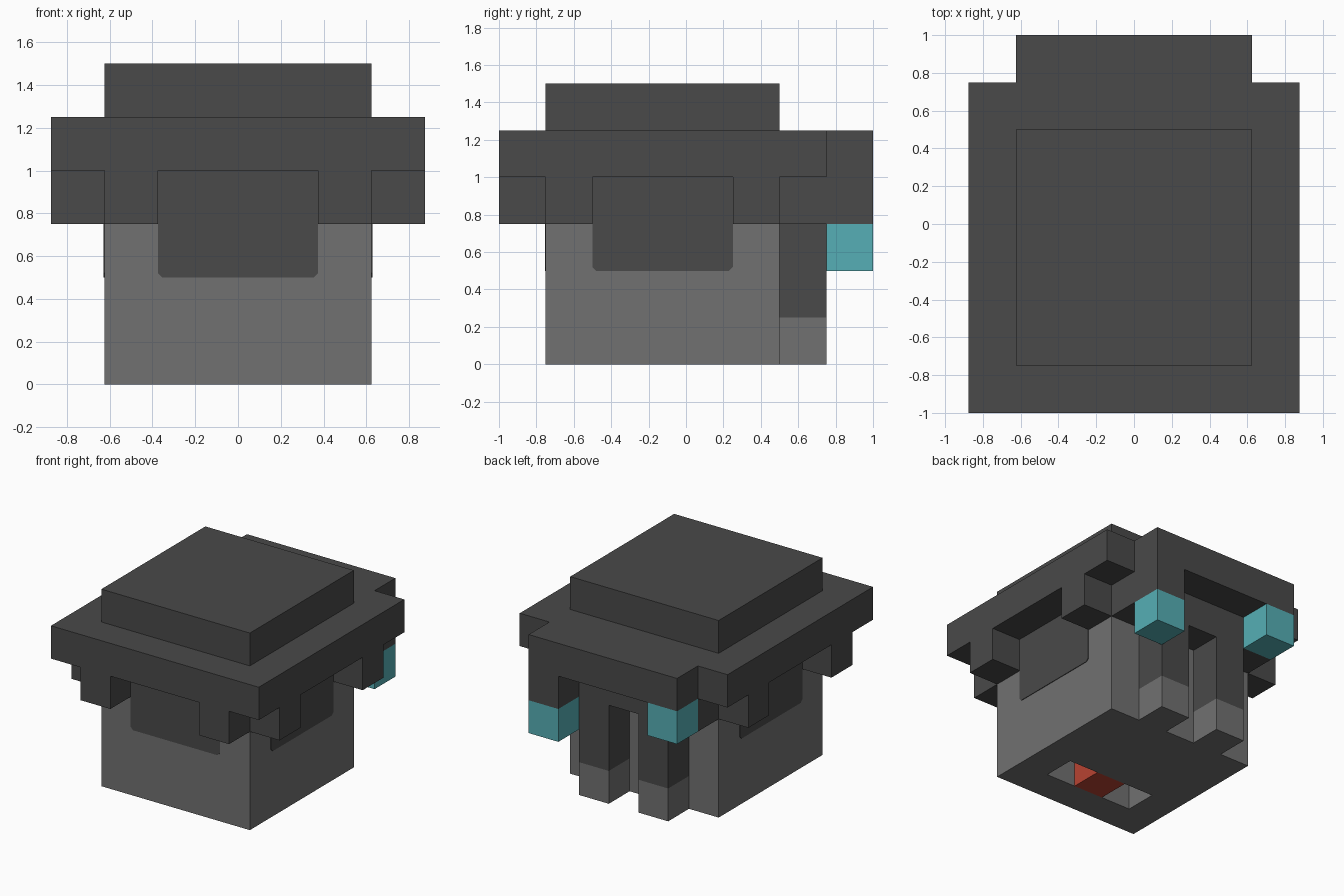
import bpy
import bmesh
from mathutils import Matrix, Vector

cube = bpy.data.objects.get("Cube")
if cube:
    bpy.data.objects.remove(cube, do_unlink=True)


def make_material(name, rgb):
    mat = bpy.data.materials.new(name)
    mat.use_nodes = True
    color = (*rgb, 1)
    mat.diffuse_color = color
    mat.node_tree.nodes["Principled BSDF"].inputs["Base Color"].default_value = color
    return mat


CHARCOAL = make_material("charcoal", (0.067, 0.067, 0.067))
GREY = make_material("mid_grey", (0.165, 0.165, 0.165))
TEAL = make_material("teal", (0.093, 0.43, 0.465))
RED = make_material("brick_red", (0.48, 0.055, 0.032))


def add_object(name, bm, mat):
    bmesh.ops.recalc_face_normals(bm, faces=bm.faces)
    mesh = bpy.data.meshes.new(name)
    bm.to_mesh(mesh)
    bm.free()
    mesh.materials.append(mat)
    obj = bpy.data.objects.new(name, mesh)
    bpy.context.collection.objects.link(obj)
    return obj


def box(name, mat, x, y, z):
    """Box spanning the given (low, high) ranges."""
    lo, hi = (Vector(c) for c in zip(x, y, z))
    bm = bmesh.new()
    matrix = Matrix.Translation((lo + hi) / 2) @ Matrix.Diagonal((*(hi - lo), 1))
    bmesh.ops.create_cube(bm, size=1, matrix=matrix)
    return add_object(name, bm, mat)


def sided(side, low, high):
    """Range mirrored to the given side of x = 0."""
    return tuple(sorted((side * low, side * high)))


def fringe_plate(name, center, angle, half=0.375, low=0.5, high=1.0, cut=0.02):
    """Thin plate with clipped lower corners, turned to face outward."""
    bm = bmesh.new()
    outline = [(-half, high), (-half, low + cut), (-half + cut, low),
               (half - cut, low), (half, low + cut), (half, high)]
    face = bm.faces.new([bm.verts.new((px, 0, pz)) for px, pz in outline])
    grown = bmesh.ops.extrude_face_region(bm, geom=[face])["geom"]
    verts = [v for v in grown if isinstance(v, bmesh.types.BMVert)]
    bmesh.ops.translate(bm, verts=verts, vec=(0, -0.005, 0))
    bm.transform(Matrix.Translation(center) @ Matrix.Rotation(angle, 4, "Z"))
    add_object(name, bm, CHARCOAL)


# Head with a slot cut in its underside, split by a red block
head = box("head", GREY, (-0.625, 0.625), (-0.75, 0.5), (0, 1))
cutter = box("slot_cutter", GREY, (-0.375, 0.375), (-0.5, -0.25), (-0.1, 0.25))
cutter.hide_render = True
slot = head.modifiers.new("slot", "BOOLEAN")
slot.operation = "DIFFERENCE"
slot.solver = "EXACT"
slot.object = cutter
bpy.context.view_layer.objects.active = head
bpy.ops.object.modifier_apply(modifier=slot.name)
bpy.data.objects.remove(cutter, do_unlink=True)
box("red_block", RED, (-0.125, 0.125), (-0.5, -0.25), (0, 0.25))

# Stepped cap
box("crown", CHARCOAL, (-0.625, 0.625), (-0.75, 0.5), (1.25, 1.5))
box("brim", CHARCOAL, (-0.875, 0.875), (-1, 0.75), (1, 1.25))
box("brim_back", CHARCOAL, (-0.625, 0.625), (0.75, 1), (1, 1.25))
box("nape_band", CHARCOAL, (-0.625, 0.625), (0.5, 0.75), (0.75, 1))

# Dark patches on the front and side walls
fringe_plate("front_fringe", (0, -0.75, 0), 0)

for side, label in ((1, "left"), (-1, "right")):
    fringe_plate(label + "_fringe", (side * 0.625, -0.125, 0), side * 1.5707963)

    # Tabs hanging from the brim
    box(label + "_front_tab", CHARCOAL, sided(side, 0.375, 0.625), (-1, -0.75), (0.75, 1))
    for name, y in (("fore", (-0.75, -0.5)), ("aft", (0.25, 0.5))):
        box(f"{label}_{name}_side_tab", CHARCOAL, sided(side, 0.625, 0.875), y, (0.75, 1))

    # Two-tone posts behind the head
    post = sided(side, 0.125, 0.375)
    box(label + "_post_upper", CHARCOAL, post, (0.5, 0.75), (0.25, 0.75))
    box(label + "_post_tip", GREY, post, (0.5, 0.75), (0, 0.25))

# Uneven hanging locks with teal tips
lock = sided(1, 0.375, 0.625)
box("left_lock", CHARCOAL, lock, (0.75, 1), (0.75, 1))
box("left_lock_tip", TEAL, lock, (0.75, 1), (0.5, 0.75))
box("right_lock_tip", TEAL, sided(-1, 0.375, 0.625), (0.75, 1), (0.75, 1))
